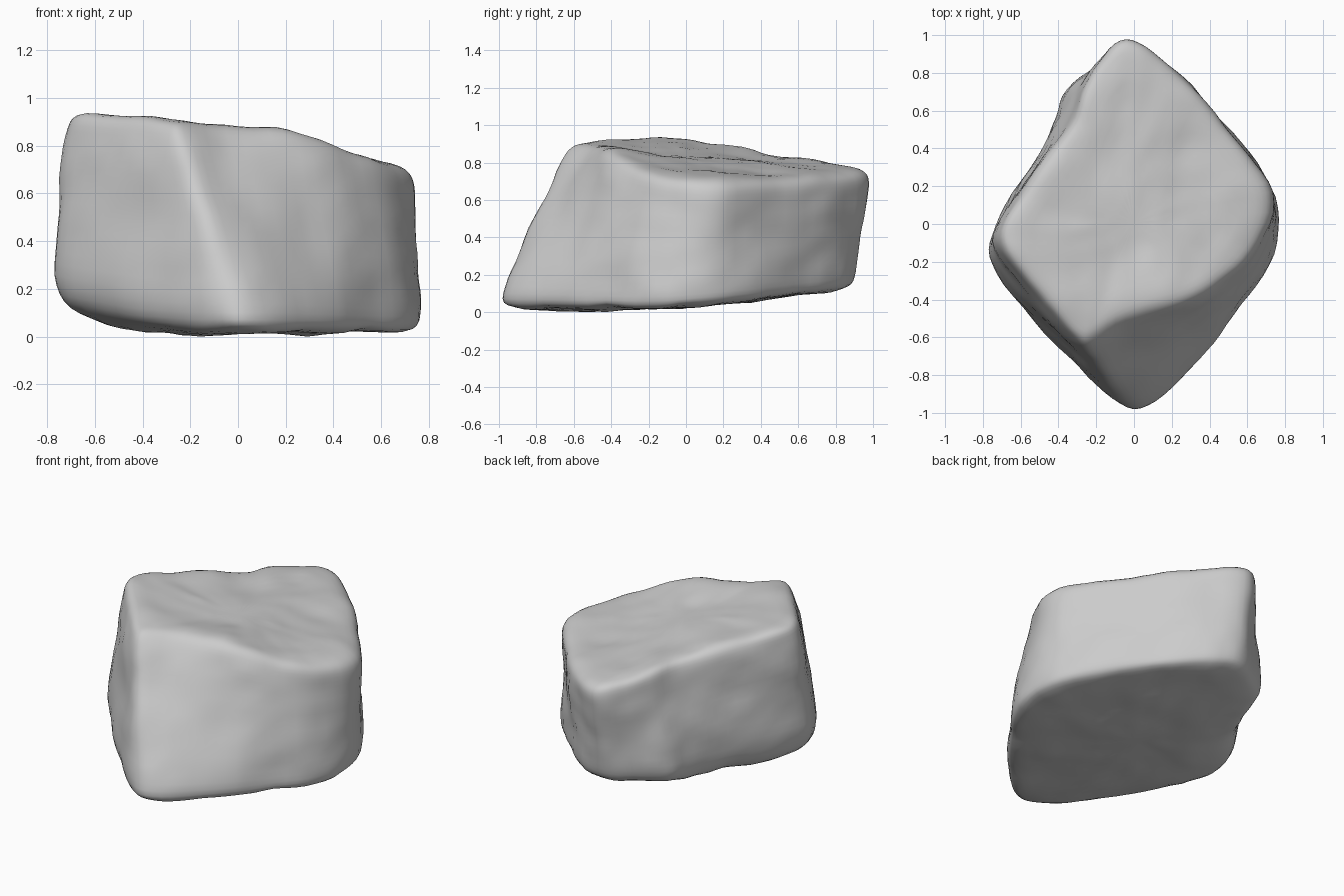
import bpy, bmesh, math
from mathutils import Vector, noise

cube = bpy.data.objects.get("Cube")
if cube:
    bpy.data.objects.remove(cube, do_unlink=True)

stone = bpy.data.materials.new("stone_grey")
stone.use_nodes = True
stone.diffuse_color = (0.6, 0.6, 0.6, 1)
stone.node_tree.nodes["Principled BSDF"].inputs["Base Color"].default_value = (0.6, 0.6, 0.6, 1)

# Columns around the rock: foot x, y and rim x, y
COLUMNS = [
    (0, -1.03, -.24, -.62), (.15, -.93, -.08, -.49), (.35, -.73, .2, -.42),
    (.5, -.55, .38, -.38), (.66, -.34, .56, -.24), (.78, -.1, .71, -.05),
    (.78, .14, .76, .18), (.6, .38, .6, .37), (.43, .58, .42, .59),
    (.25, .76, .27, .78), (.07, .89, .1, .93), (-.06, .93, -.05, 1.02),
    (-.2, .83, -.14, .92), (-.39, .71, -.27, .75), (-.41, .58, -.29, .57),
    (-.5, .38, -.43, .4), (-.65, .15, -.59, .18), (-.78, -.08, -.72, 0),
    (-.8, -.21, -.73, -.12), (-.61, -.45, -.5, -.37), (-.34, -.74, -.35, -.57),
    (-.13, -.93, -.29, -.62)]


def top_height(x, y):
    ridge = .05 * math.exp(-((x - .22) ** 2 + (y + .4) ** 2) / .06)
    return .83 - .17 * x - .07 * y + ridge


def base_height(x, y):
    return .015 + .11 * max(0, y + .1) + .2 * max(0, -x - .4)


bm = bmesh.new()


def ring(t, inset):
    """One loop of vertices: t runs from the underside (0) to the top (1)."""
    k = max(0, (t - .12) / .88)
    loop = []
    for fx, fy, rx, ry in COLUMNS:
        x, y = fx + (rx - fx) * k, fy + (ry - fy) * k
        s = inset - (.2 * max(0, -x) if t == 0 else 0)
        low, high = base_height(x * s, y * s), top_height(x * s, y * s)
        loop.append(bm.verts.new((x * s, y * s, low + (high - low) * t)))
    return loop


# Underside, sides, rounded rim and top, joined ring to ring
levels = [(0, .35), (0, .7), (0, .97), (.07, 1), (.3, 1), (.55, 1),
          (.78, 1), (.93, 1), (1, .95), (1, .7), (1, .35)]
rings = [ring(*level) for level in levels]
n = len(COLUMNS)
for a, b in zip(rings, rings[1:]):
    for i in range(n):
        j = (i + 1) % n
        bm.faces.new((a[i], a[j], b[j], b[i]))

# Close the middle of the underside and the top
for loop, z in ((rings[0], base_height(0, 0)), (rings[-1], top_height(0, 0))):
    hub = bm.verts.new((0, 0, z))
    for i in range(n):
        bm.faces.new((loop[i], loop[(i + 1) % n], hub))
bmesh.ops.recalc_face_normals(bm, faces=bm.faces)

mesh = bpy.data.meshes.new("rock")
bm.to_mesh(mesh)
bm.free()
rock = bpy.data.objects.new("rock", mesh)
bpy.context.collection.objects.link(rock)
mesh.materials.append(stone)
bpy.context.view_layer.objects.active = rock
rock.select_set(True)
sub = rock.modifiers.new("rounding", "SUBSURF")
sub.levels = sub.render_levels = 2
bpy.ops.object.modifier_apply(modifier=sub.name)

# Weathered dents and bumps
normals = [v.normal.copy() for v in mesh.vertices]
for v, nor in zip(mesh.vertices, normals):
    p = Vector(v.co)
    v.co += nor * (.018 * noise.noise(p * 3.5) + .007 * noise.noise(p * 9))
lowest = min(v.co.z for v in mesh.vertices)
for v in mesh.vertices:
    v.co.z -= lowest
bpy.ops.object.shade_smooth_by_angle(angle=math.radians(40))
